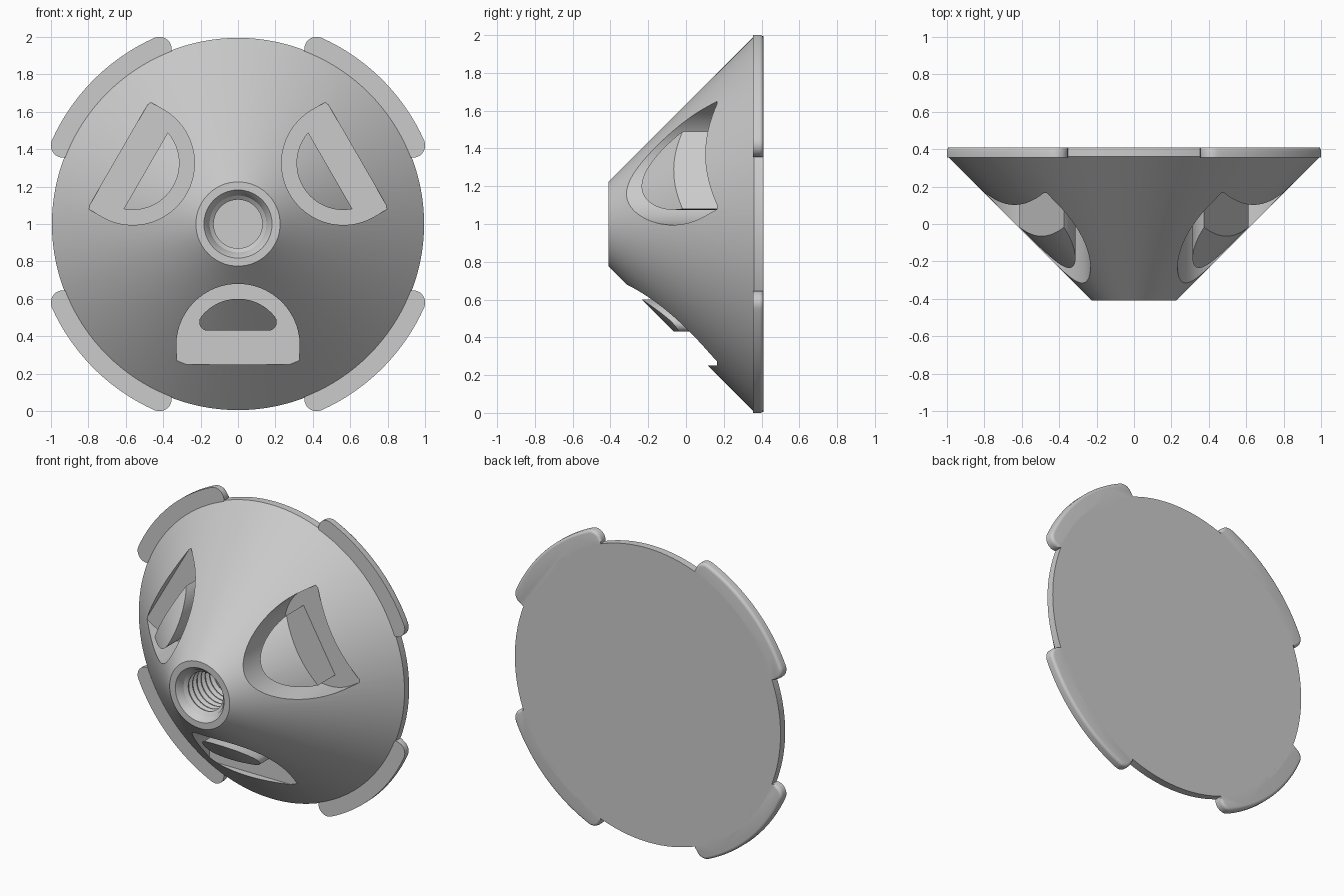
import bpy, bmesh
from math import sin, cos, pi, radians, asin, sqrt, hypot

old = bpy.data.objects.get("Cube")
if old:
    bpy.data.objects.remove(old, do_unlink=True)

grey = bpy.data.materials.new("light_grey")
grey.use_nodes = True
colour = (0.6, 0.6, 0.6, 1)
grey.diffuse_color = colour
grey.node_tree.nodes["Principled BSDF"].inputs["Base Color"].default_value = colour

CENTRE = 1.0          # height of the cone axis
FRONT, RIM, BACK = -0.41, 0.36, 0.41
FLOOR = 0.165         # depth of the pocket floors


def make(name, bm):
    bmesh.ops.recalc_face_normals(bm, faces=bm.faces)
    mesh = bpy.data.meshes.new(name)
    bm.to_mesh(mesh)
    bm.free()
    mesh.materials.append(grey)
    ob = bpy.data.objects.new(name, mesh)
    bpy.context.collection.objects.link(ob)
    return ob


def revolve(name, profile, steps=128):
    """Turn (radius, y) points around the cone axis; the ends lie on the axis."""
    bm = bmesh.new()
    vs = [bm.verts.new((r, y, CENTRE)) for r, y in profile]
    edges = [bm.edges.new(pair) for pair in zip(vs, vs[1:])]
    bmesh.ops.spin(bm, geom=vs + edges, cent=(0, 0, CENTRE), axis=(0, 1, 0),
                   angle=2 * pi, steps=steps)
    bmesh.ops.remove_doubles(bm, verts=bm.verts, dist=0.0001)
    return make(name, bm)


def prism(name, outline, y0, y1, round_back=0):
    """Extrude an outline, given around the cone axis, along y."""
    bm = bmesh.new()
    face = bm.faces.new([bm.verts.new((x, y0, z + CENTRE)) for x, z in outline])
    new = bmesh.ops.extrude_face_region(bm, geom=[face])["geom"]
    bmesh.ops.translate(bm, vec=(0, y1 - y0, 0),
                        verts=[v for v in new if isinstance(v, bmesh.types.BMVert)])
    if round_back:
        edges = [e for e in bm.edges if all(
            v.co.y > y1 - 0.001 and hypot(v.co.x, v.co.z - CENTRE) > 1 for v in e.verts)]
        bmesh.ops.bevel(bm, geom=edges, offset=round_back, segments=4,
                        profile=0.5, affect='EDGES')
    return make(name, bm)


def arc(cx, cy, r, a0, a1, n):
    return [(cx + r * cos(a0 + (a1 - a0) * i / n), cy + r * sin(a0 + (a1 - a0) * i / n))
            for i in range(n + 1)]


def place(points, angle):
    """Turn (sideways, outward) points to a direction around the axis."""
    c, s = cos(radians(angle)), sin(radians(angle))
    return [(r * c - u * s, r * s + u * c) for u, r in points]


def pocket_outline(flat):
    return [(0.33, flat)] + arc(0, 0.65, 0.33, 0, -pi, 48) + [(-0.33, flat)]


def island_outline(fillet):
    a = asin((0.08 + fillet) / (0.25 - fillet))
    points = arc(0, 0.65, 0.25, -a, a - pi, 40)
    if fillet:
        u = sqrt((0.25 - fillet) ** 2 - (0.08 + fillet) ** 2)
        r = 0.57 - fillet
        left = arc(-u, r, fillet, a - pi, -1.5 * pi, 8)[1:]
        right = arc(u, r, fillet, pi / 2, -a, 8)[:-1]
        points += left + right
    return points


def boolean(ob, cutter, operation):
    mod = ob.modifiers.new(operation.lower(), 'BOOLEAN')
    mod.operation, mod.solver, mod.object = operation, 'EXACT', cutter
    bpy.context.view_layer.objects.active = ob
    bpy.ops.object.modifier_apply(modifier=mod.name)
    bpy.data.objects.remove(cutter, do_unlink=True)


# Cone body with a threaded blind hole in its tip
profile = [(0, BACK), (0.995, BACK), (0.995, RIM), (0.225, FRONT), (0.182, FRONT), (0.155, -0.375)]
turns, pitch = 8, 0.045
for i in range(turns):
    y = -0.365 + i * pitch
    profile += [(0.152, y), (0.13, y + pitch * 0.4), (0.13, y + pitch * 0.55)]
profile += [(0.13, 0.03), (0.0, 0.03)]
body = revolve("cone_body", profile)
solid = revolve("solid_cone", [(0, BACK), (0.995, BACK), (0.995, RIM), (0.225, FRONT), (0, FRONT)])
parts = [body]

# Pockets with a raised island following the cone: two eyes and a mouth
for name, angle, flat, fillet in (("left_eye", 30, 0.737, 0), ("right_eye", 150, 0.737, 0),
                                  ("mouth", 270, 0.75, 0.045)):
    island = solid.copy()
    island.data = solid.data.copy()
    island.name = name + "_island"
    bpy.context.collection.objects.link(island)
    boolean(island, prism("cutter", place(island_outline(fillet), angle), -0.6, FLOOR + 0.03),
            'INTERSECT')
    boolean(body, prism("cutter", place(pocket_outline(flat), angle), -0.6, FLOOR), 'DIFFERENCE')
    parts.append(island)
bpy.data.objects.remove(solid, do_unlink=True)

# Four rounded lugs around the rim
half, mid, tip = radians(20.8), 1.025, 0.066
for i, name in enumerate(("upper_left", "upper_right", "lower_right", "lower_left")):
    end = (mid * cos(half), mid * sin(half))
    lug = arc(0, 0, mid + tip, -half, half, 32)
    lug += arc(*end, tip, half, half + pi, 14)[1:]
    lug += arc(0, 0, mid - tip, half, -half, 32)[1:]
    lug += arc(end[0], -end[1], tip, pi - half, 2 * pi - half, 14)[1:-1]
    outline = place([(y, x) for x, y in lug], 45 + 90 * i)
    parts.append(prism(name + "_lug", outline, 0.355, BACK, 0.02))

# Smooth curves, sharp edges
bpy.ops.object.select_all(action='DESELECT')
for ob in parts:
    ob.select_set(True)
bpy.context.view_layer.objects.active = body
bpy.ops.object.shade_smooth_by_angle(angle=radians(30))
